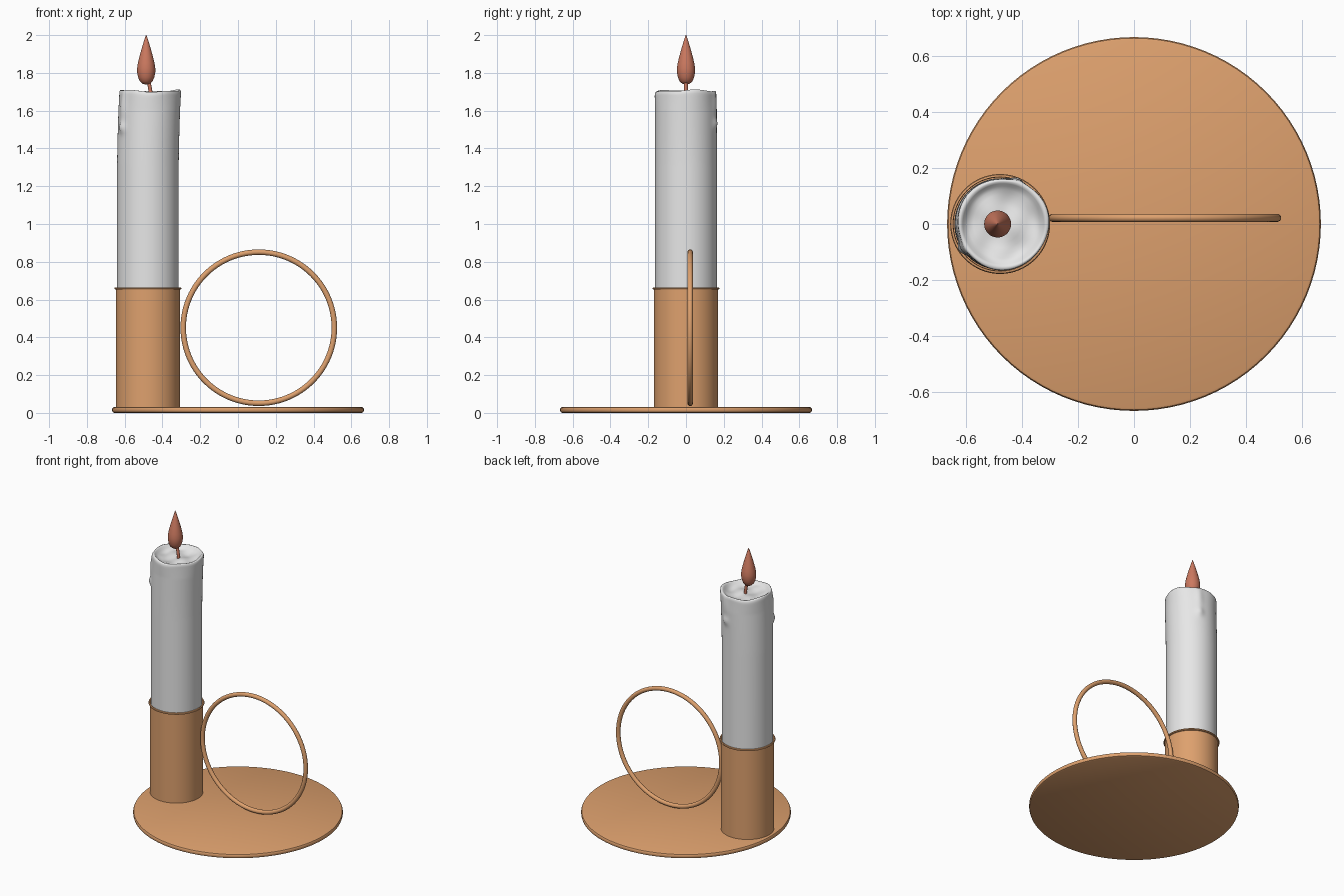
import bpy, bmesh, math
from mathutils import Vector

if "Cube" in bpy.data.objects:
    bpy.data.objects.remove(bpy.data.objects["Cube"])

def material(name, rgb):
    m = bpy.data.materials.new(name)
    m.diffuse_color = (*rgb, 1)
    m.use_nodes = True
    m.node_tree.nodes["Principled BSDF"].inputs["Base Color"].default_value = m.diffuse_color
    return m

COPPER = material("copper", (0.73, 0.355, 0.155))
WAX = material("white_wax", (0.8, 0.8, 0.8))
FLAME = material("flame_red", (0.60, 0.19, 0.115))
CX = -0.477  # candle axis

def finish(name, bm, mat, angle=35):
    bmesh.ops.recalc_face_normals(bm, faces=bm.faces)
    me = bpy.data.meshes.new(name)
    bm.to_mesh(me)
    bm.free()
    ob = bpy.data.objects.new(name, me)
    bpy.context.collection.objects.link(ob)
    me.materials.append(mat)
    bpy.ops.object.select_all(action='DESELECT')
    ob.select_set(True)
    bpy.context.view_layer.objects.active = ob
    bpy.ops.object.shade_smooth_by_angle(angle=math.radians(angle))
    return ob

def lathe(name, levels, n, mat, point, angle=35, closed=False):
    """Skin rings; point(level, angle) gives each vertex."""
    bm = bmesh.new()
    rings = [[bm.verts.new(point(l, 2 * math.pi * i / n)) for i in range(n)] for l in levels]
    pairs = list(zip(rings, rings[1:])) + ([(rings[-1], rings[0])] if closed else [])
    for a, b in pairs:
        for i in range(n):
            j = (i + 1) % n
            bm.faces.new((a[i], a[j], b[j], b[i]))
    if not closed:
        bm.faces.new(rings[0])
        bm.faces.new(rings[-1])
    return finish(name, bm, mat, angle)

def round_at(cx):
    return lambda l, t: (cx + l[0] * math.cos(t), l[0] * math.sin(t), l[1])

# Base plate with softened rim
lathe("base_plate", [(0.655, 0), (0.663, 0.004), (0.666, 0.012), (0.666, 0.022),
                     (0.662, 0.029), (0.655, 0.032)], 96, COPPER, round_at(0))

# Hollow candle socket with rolled lip
lathe("candle_socket", [(0.169, 0.025), (0.169, 0.652), (0.175, 0.654), (0.178, 0.659),
                        (0.175, 0.664), (0.168, 0.665), (0.166, 0.655), (0.166, 0.025)],
      64, COPPER, round_at(CX), closed=True)

# Ring handle standing on the plate
bpy.ops.mesh.primitive_torus_add(location=(0.11, 0.022, 0.451), rotation=(math.pi / 2, 0, 0),
                                 major_radius=0.40, minor_radius=0.0145,
                                 major_segments=96, minor_segments=16)
ring = bpy.context.object
ring.name = "ring_handle"
ring.data.materials.append(COPPER)
bpy.ops.object.shade_smooth_by_angle(angle=math.radians(60))

# Candle: leaning shaft, wax drips, melted dish on top
def bump(t, z, t0, z0, wt, wz):
    d = (t - t0 + math.pi) % (2 * math.pi) - math.pi
    return math.exp(-(d / wt) ** 2 - ((z - z0) / wz) ** 2)

def wax(l, t):
    r, z = l
    k = max(0, min(1, (z - 1.3) / 0.4)) ** 1.5
    cx = CX + 0.011 * k
    melt = max(0, min(1, (z - 1.6) / 0.08))
    if r > 0.155:
        r += 0.003 * melt * math.sin(3 * t + 0.5)
        # left drip and back drip, each a run ending in a bead
        for t0, z0, size in ((math.radians(212), 1.51, 0.014), (math.radians(70), 1.53, 0.011)):
            r += size * bump(t, z, t0, z0, 0.15, 0.028)
            r += size * 0.75 * bump(t, z, t0, z0 + 0.11, 0.16, 0.085)
    x, y = r * math.cos(t), r * math.sin(t)
    if z > 1.62:
        inner = max(0, min(1, (0.15 - r) / 0.04))
        edge = 0.004 * math.sin(2 * t + 1) + 0.003 * math.sin(5 * t)
        ripple = 0.007 * math.sin(38 * x + 9 * y) * math.cos(34 * y - 12 * x + 1)
        z += (1 - inner) * edge * melt + inner * ripple
    return (cx + x, y, z)

levels = [(0.163, 0.03), (0.163, 0.7), (0.163, 1.3)]
levels += [(0.163, 1.3 + 0.012 * i) for i in range(1, 33)]
levels += [(0.162, 1.699), (0.158, 1.705), (0.151, 1.705), (0.144, 1.699), (0.135, 1.688),
           (0.122, 1.680), (0.105, 1.676), (0.085, 1.674), (0.065, 1.674), (0.045, 1.676),
           (0.025, 1.676), (0.008, 1.676)]
lathe("candle", levels, 96, WAX, wax, angle=60)

# Wick, bent slightly into the flame
wick = [(-0.461, 1.665), (-0.463, 1.70), (-0.468, 1.73), (-0.476, 1.765)]
lathe("wick", wick, 12, FLAME,
      lambda l, t: (l[0] + 0.010 * math.cos(t), 0.010 * math.sin(t), l[1]), angle=50)

# Teardrop flame
lathe("flame", [(0.004, 1.738), (0.020, 1.743), (0.034, 1.756), (0.043, 1.777), (0.048, 1.803),
                (0.048, 1.825), (0.044, 1.852), (0.036, 1.885), (0.025, 1.925), (0.013, 1.965),
                (0.0015, 2.0)], 32, FLAME, round_at(-0.486), angle=50)
